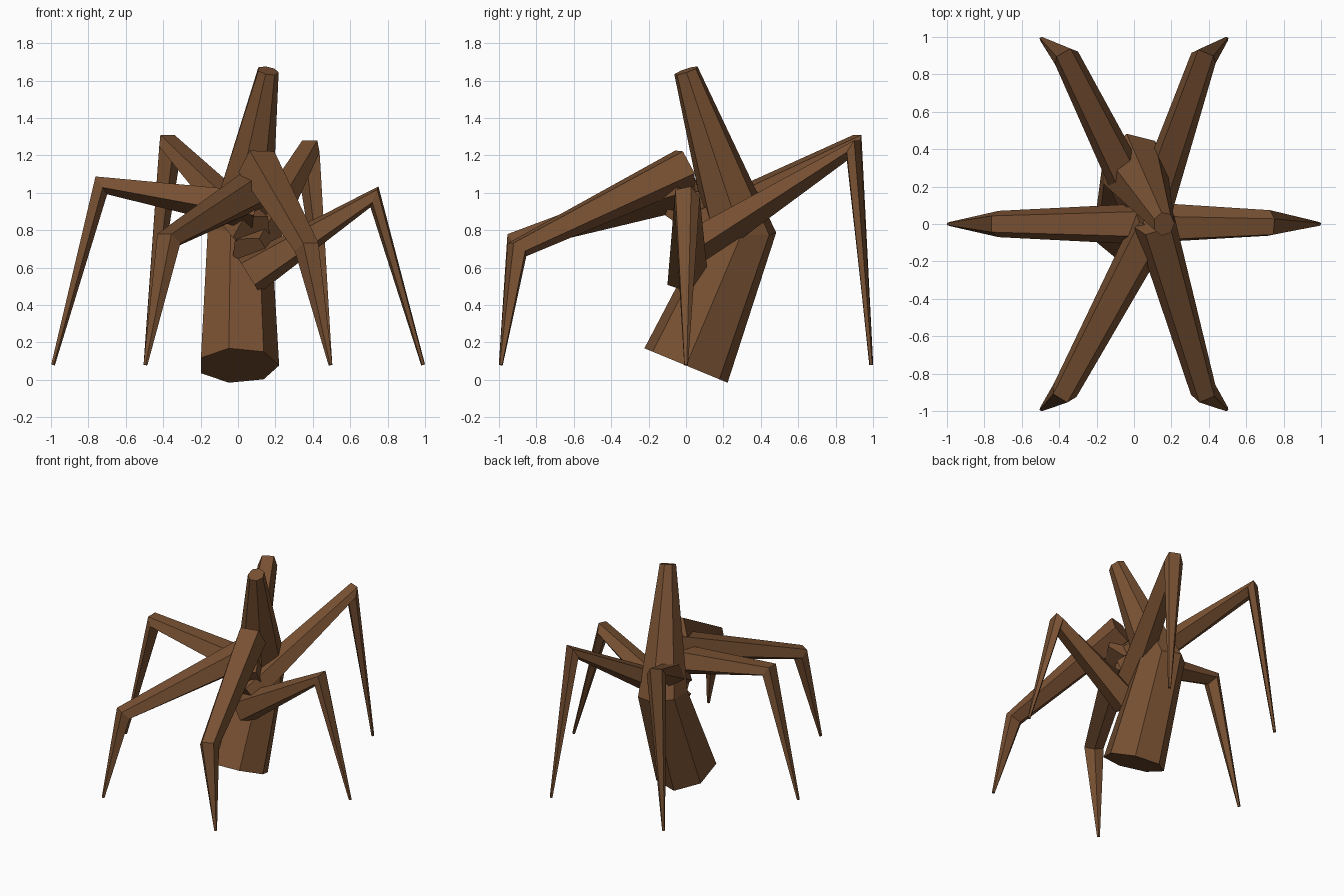
import bpy, bmesh, math
from mathutils import Vector

if "Cube" in bpy.data.objects:
    bpy.data.objects.remove(bpy.data.objects["Cube"])

wood = bpy.data.materials.new("brown wood")
wood.diffuse_color = (0.19, 0.083, 0.033, 1.0)
wood.use_nodes = True
wood.node_tree.nodes["Principled BSDF"].inputs["Base Color"].default_value = wood.diffuse_color


def tube(name, sides, side, stations, start):
    """Faceted tapering tube; stations are (centre, side radius, up radius)."""
    bm = bmesh.new()
    pts = [Vector(s[0]) for s in stations]
    dirs = [(b - a).normalized() for a, b in zip(pts, pts[1:])]
    rings = []
    for i, (_, ra, rb) in enumerate(stations):
        t = (dirs[max(i - 1, 0)] + dirs[min(i, len(dirs) - 1)]).normalized()
        u = (side - t * side.dot(t)).normalized()
        v = t.cross(u)
        ring = []
        for k in range(sides):
            a = start + 2 * math.pi * k / sides
            ring.append(bm.verts.new(pts[i] + u * ra * math.cos(a) + v * rb * math.sin(a)))
        rings.append(ring)
    for a, b in zip(rings, rings[1:]):
        for k in range(sides):
            n = (k + 1) % sides
            bm.faces.new((a[k], a[n], b[n], b[k]))
    bm.faces.new(rings[0][::-1])
    bm.faces.new(rings[-1])
    bmesh.ops.recalc_face_normals(bm, faces=bm.faces)
    me = bpy.data.meshes.new(name)
    bm.to_mesh(me)
    bm.free()
    me.materials.append(wood)
    ob = bpy.data.objects.new(name, me)
    bpy.context.collection.objects.link(ob)
    return ob


# Seven-sided bent trunk
tube("trunk", 7, Vector((1, 0, 0)), [
    ((0, 0, 0.077), 0.22, 0.247),
    ((0, 0.295, 0.79), 0.18, 0.192),
    ((0.16, 0, 1.653), 0.058, 0.067)], 0)

# Six five-sided legs, their roots spiralling up the middle axis
# name, foot (x, y), knee (x, y, z), root height, roll in degrees
legs = [
    ("right_leg", (0.99, 0), (0.73, 0, 0.98), 0.56, 14),
    ("back_right_leg", (0.495, 0.99), (0.375, 0.895, 1.235), 0.675, 0),
    ("back_left_leg", (-0.495, 0.99), (-0.365, 0.895, 1.265), 0.79, 0),
    ("left_leg", (-0.99, 0), (-0.734, 0, 1.045), 0.915, 0),
    ("front_left_leg", (-0.495, -0.99), (-0.375, -0.9, 0.745), 1.025, 0),
    ("front_right_leg", (0.495, -0.99), (0.375, -0.9, 0.70), 1.14, 0),
]
for name, foot, knee, root_z, roll in legs:
    root = (0.1 * root_z, 0, root_z)
    out = Vector((foot[0] - root[0], foot[1], 0)).normalized()
    side = Vector((0, 0, 1)).cross(out)
    tube(name, 5, side, [
        (root, 0.117, 0.115),
        (knee, 0.074, 0.063),
        ((foot[0], foot[1], 0.08), 0.011, 0.011)], math.radians(54 + roll))
